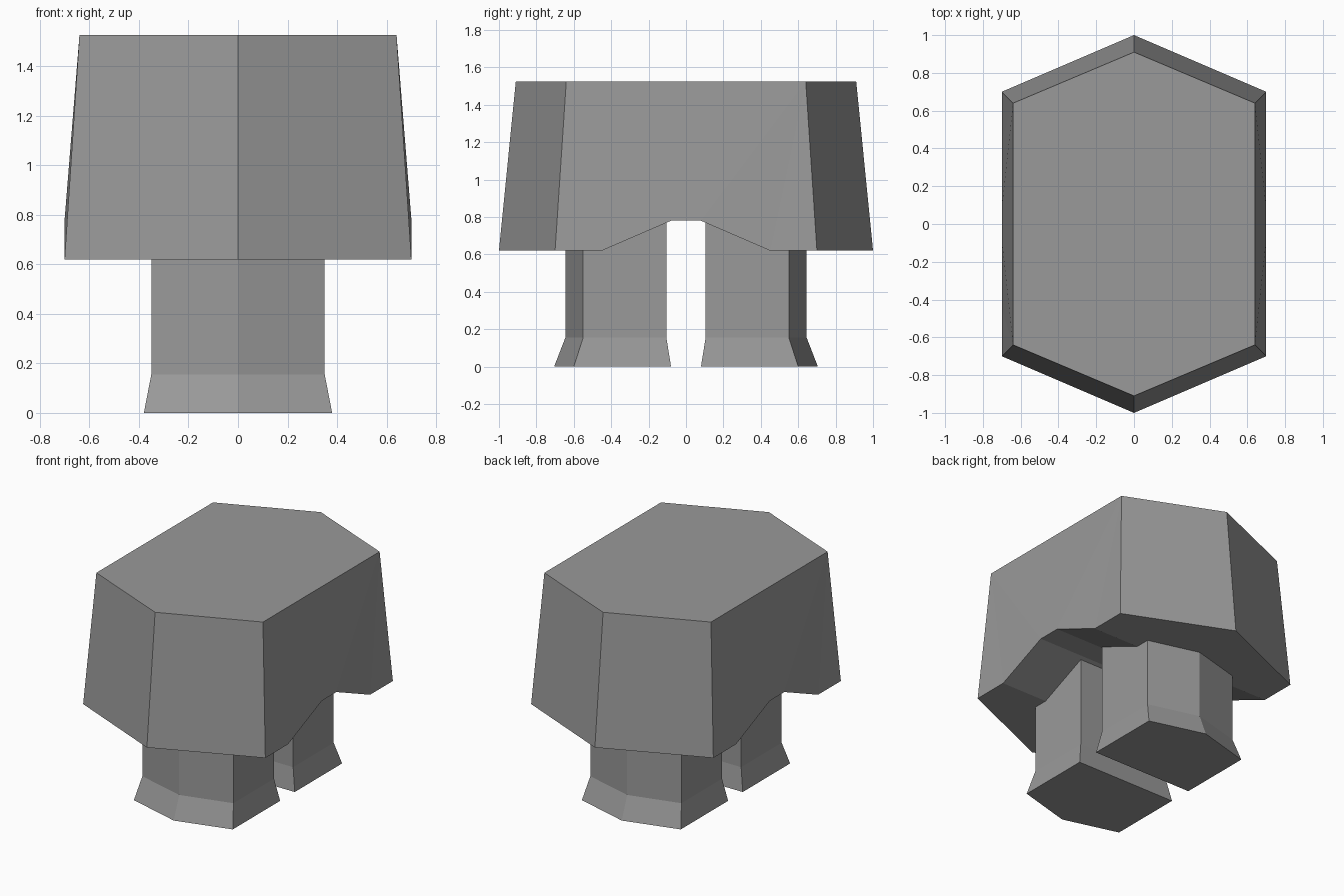
import bpy, bmesh

cube = bpy.data.objects.get("Cube")
if cube:
    bpy.data.objects.remove(cube, do_unlink=True)

grey = bpy.data.materials.new("plain grey")
grey.use_nodes = True
colour = (0.32, 0.32, 0.32, 1)
grey.diffuse_color = colour
grey.node_tree.nodes["Principled BSDF"].inputs["Base Color"].default_value = colour


def finish(bm, name):
    bmesh.ops.remove_doubles(bm, verts=bm.verts, dist=0.0001)
    bmesh.ops.recalc_face_normals(bm, faces=bm.faces)
    mesh = bpy.data.meshes.new(name)
    bm.to_mesh(mesh)
    bm.free()
    mesh.materials.append(grey)
    obj = bpy.data.objects.new(name, mesh)
    bpy.context.collection.objects.link(obj)
    return obj


def add_face(bm, points):
    bm.faces.new([bm.verts.new(p) for p in points])


# Tapered six-sided body with an arch cut across its underside
base, top, arch = 0.62, 1.525, 0.78
bm = bmesh.new()
apex_low, apex_top = (0, 1, base), (0, 0.91, top)
corner, shoulder = (0.7, 0.7, base), (0.64, 0.64, top)
foot, crown = (0.7, 0.45, base), (0.7, 0.08, arch)


def flip(p, sx, sy):
    return (p[0] * sx, p[1] * sy, p[2])


for sy in (-1, 1):
    for sx in (-1, 1):
        # end walls and the creased side walls beside the arch
        for face in ((apex_low, corner, shoulder, apex_top),
                     (corner, foot, shoulder),
                     (foot, crown, shoulder)):
            add_face(bm, [flip(p, sx, sy) for p in face])
    # underside plate and arch slope
    under = [flip(p, 1, sy) for p in (apex_low, corner, foot)]
    under += [flip(p, -1, sy) for p in (foot, corner)]
    add_face(bm, under)
    add_face(bm, [flip(p, sx, sy) for p, sx in
                  ((foot, 1), (crown, 1), (crown, -1), (foot, -1))])
for sx in (-1, 1):
    add_face(bm, [flip(p, sx, sy) for p, sy in
                  ((shoulder, 1), (crown, 1), (crown, -1), (shoulder, -1))])
# roof and arch ceiling
add_face(bm, [apex_top, shoulder, flip(shoulder, 1, -1), flip(apex_top, 1, -1),
              flip(shoulder, -1, -1), flip(shoulder, -1, 1)])
add_face(bm, [flip(crown, sx, sy) for sx, sy in ((1, 1), (1, -1), (-1, -1), (-1, 1))])
finish(bm, "body")


# Five-sided legs with a flared foot: height, half width, inner, side and tip depth
LEG_RINGS = [(0, 0.38, 0.08, 0.6, 0.705),
             (0.155, 0.35, 0.105, 0.55, 0.645),
             (0.8, 0.35, 0.105, 0.55, 0.645)]


def make_leg(name, sy):
    bm = bmesh.new()
    rings = []
    for z, w, inner, side, tip in LEG_RINGS:
        outline = [(-w, inner), (w, inner), (w, side), (0, tip), (-w, side)]
        rings.append([bm.verts.new((x, y * sy, z)) for x, y in outline])
    for low, high in zip(rings, rings[1:]):
        for i in range(len(low)):
            j = (i + 1) % len(low)
            bm.faces.new((low[i], low[j], high[j], high[i]))
    bm.faces.new(rings[0])
    bm.faces.new(rings[-1])
    finish(bm, name)


make_leg("front_leg", -1)
make_leg("back_leg", 1)
